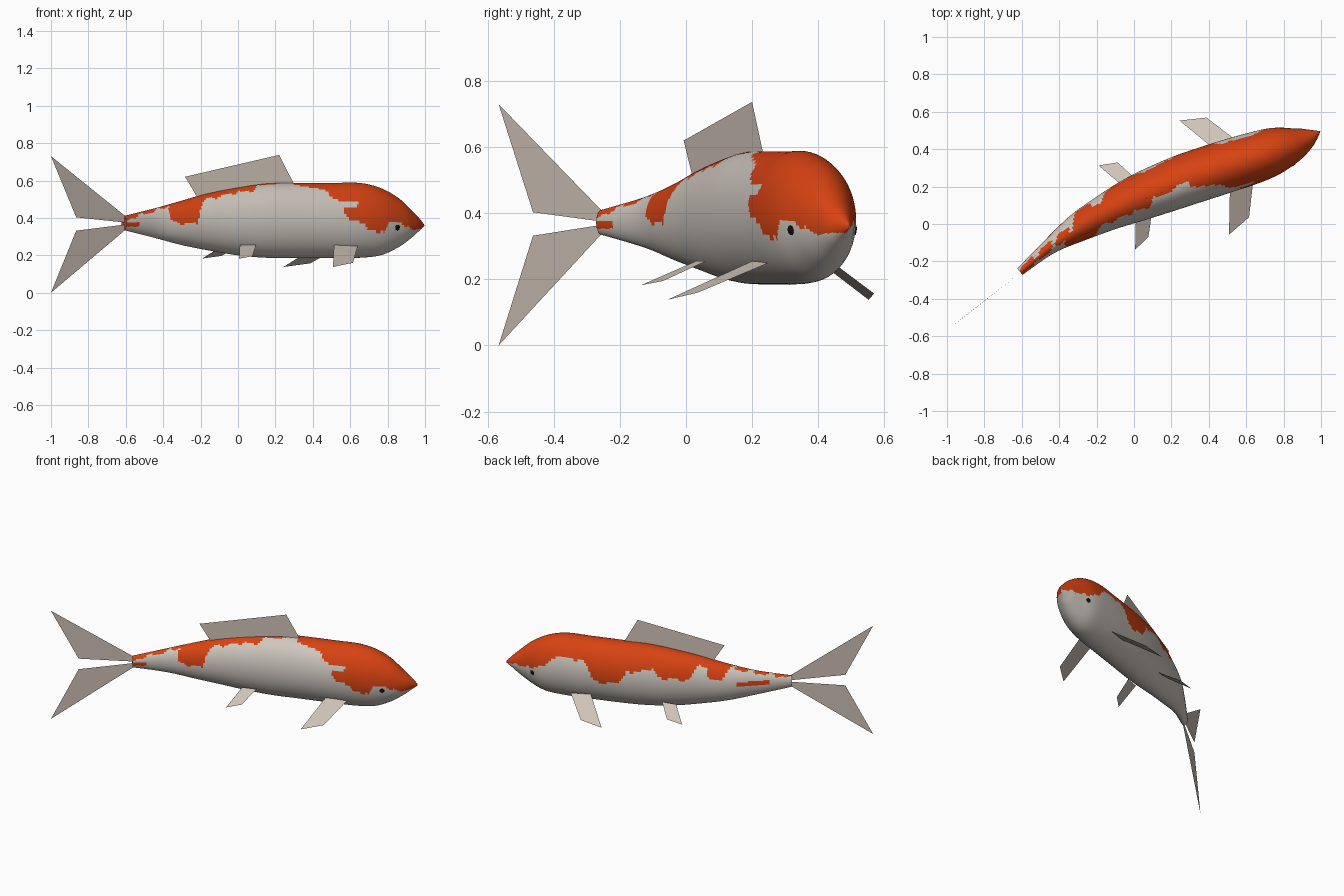
import bpy
import math
from mathutils import Vector

cube = bpy.data.objects.get("Cube")
if cube:
    bpy.data.objects.remove(cube, do_unlink=True)


def make_material(name, color, roughness=0.6):
    mat = bpy.data.materials.new(name)
    mat.use_nodes = True
    mat.diffuse_color = (*color, 1)
    shader = mat.node_tree.nodes["Principled BSDF"]
    shader.inputs["Base Color"].default_value = (*color, 1)
    shader.inputs["Roughness"].default_value = roughness
    return mat


WHITE = make_material("scale white", (0.62, 0.57, 0.52))
ORANGE = make_material("scale orange", (0.68, 0.055, 0.006))
FIN = make_material("fin beige", (0.62, 0.54, 0.47))
BLACK = make_material("eye black", (0.005, 0.005, 0.005))


def make_object(name, verts, faces, materials):
    mesh = bpy.data.meshes.new(name)
    mesh.from_pydata(verts, [], faces)
    for mat in materials:
        mesh.materials.append(mat)
    mesh.update()
    obj = bpy.data.objects.new(name, mesh)
    bpy.context.collection.objects.link(obj)
    return obj


def smooth(obj, degrees):
    bpy.ops.object.select_all(action="DESELECT")
    obj.select_set(True)
    bpy.context.view_layer.objects.active = obj
    bpy.ops.object.shade_smooth_by_angle(angle=math.radians(degrees))


# Body stations from tail to nose: spine x, spine y, half width, top z, bottom z
STATIONS = [
    (-0.61, -0.255, 0.022, 0.41, 0.335),
    (-0.45, -0.12, 0.043, 0.45, 0.295),
    (-0.3, -0.02, 0.077, 0.492, 0.255),
    (-0.15, 0.06, 0.1, 0.535, 0.225),
    (0, 0.13, 0.122, 0.565, 0.2),
    (0.15, 0.19, 0.134, 0.585, 0.187),
    (0.3, 0.245, 0.14, 0.587, 0.185),
    (0.5, 0.31, 0.14, 0.587, 0.185),
    (0.65, 0.357, 0.136, 0.587, 0.187),
    (0.76, 0.395, 0.123, 0.56, 0.2),
    (0.85, 0.425, 0.094, 0.51, 0.24),
    (0.92, 0.455, 0.06, 0.445, 0.29),
    (0.96, 0.475, 0.032, 0.405, 0.325),
    (0.995, 0.495, 0.002, 0.365, 0.355),
]


def station(t):
    """Catmull-Rom blend of the stations; t runs from 0 at the tail."""
    last = len(STATIONS) - 1
    i = max(0, min(int(t), last - 1))
    f = t - i
    a, b, c, d = (STATIONS[max(0, min(k, last))] for k in range(i - 1, i + 3))
    return [q + f / 2 * (r - p + f * (2 * p - 5 * q + 4 * r - s + f * (3 * (q - r) + s - p)))
            for p, q, r, s in zip(a, b, c, d)]


def body_point(t, angle):
    """Point on the skin; angle 0 is the far side, a quarter turn is the back."""
    x, y, half, top, bottom = station(t)
    ahead, behind = station(t + 0.05), station(t - 0.05)
    along = Vector((ahead[0] - behind[0], ahead[1] - behind[1], 0)).normalized()
    side = Vector((-along.y, along.x, 0))
    height = (top + bottom) / 2 + (top - bottom) / 2 * math.sin(angle)
    return Vector((x, y, height)) + side * half * math.cos(angle)


# Lower edge of the orange saddle on each flank: (x, z)
NEAR_EDGE = [(-0.62, 0.37), (-0.57, 0.4), (-0.47, 0.43), (-0.37, 0.465), (-0.365, 0.41),
             (-0.34, 0.37), (-0.215, 0.37), (-0.2, 0.46), (-0.17, 0.5), (0, 0.535),
             (0.09, 0.55), (0.1, 0.575), (0.2, 0.578), (0.22, 0.586), (0.29, 0.586),
             (0.31, 0.575), (0.46, 0.55), (0.52, 0.5), (0.565, 0.48), (0.575, 0.4),
             (0.66, 0.37), (0.74, 0.32), (0.785, 0.33), (0.8, 0.375), (0.87, 0.38),
             (0.93, 0.335), (1, 0.35)]
FAR_EDGE = [(-0.62, 0.4), (-0.45, 0.445), (-0.33, 0.48), (-0.31, 0.42), (-0.23, 0.43),
            (-0.22, 0.5), (-0.17, 0.5), (-0.15, 0.42), (0.01, 0.42), (0.05, 0.48),
            (0.2, 0.44), (0.25, 0.37), (0.35, 0.36), (0.4, 0.37), (0.42, 0.43),
            (0.46, 0.48), (0.62, 0.49), (0.72, 0.41), (0.8, 0.38), (1, 0.36)]


def edge_height(edge, x):
    for (x0, z0), (x1, z1) in zip(edge, edge[1:]):
        if x <= x1:
            return z0 + (z1 - z0) * (x - x0) / (x1 - x0)
    return edge[-1][1]


def is_orange(p, far):
    ripple = 0.006 * math.sin(p.x * 70) + 0.004 * math.sin(p.x * 131 + 1)
    if p.z > 0.55:
        ripple = 0
    if far:
        streak = -0.53 < p.x < -0.38 and 0.375 < p.z < 0.4
        return streak or p.z > edge_height(FAR_EDGE, p.x) + ripple
    notch = 0.5 < p.x < 0.64 and abs(p.z - 0.47) < 0.02
    streak = -0.6 < p.x < -0.53 and abs(p.z - 0.365) < 0.012
    return streak or (p.z > edge_height(NEAR_EDGE, p.x) + ripple and not notch)


# Body: lofted elliptical rings, coloured by flank and height
SIDES, STEPS = 72, 13
RINGS = (len(STATIONS) - 1) * STEPS
verts = [body_point(r / STEPS, math.tau * s / SIDES)
         for r in range(RINGS + 1) for s in range(SIDES)]
faces = [(r * SIDES + s, r * SIDES + (s + 1) % SIDES,
          (r + 1) * SIDES + (s + 1) % SIDES, (r + 1) * SIDES + s)
         for r in range(RINGS) for s in range(SIDES)]
faces = [f[::-1] for f in faces]
faces.append(tuple(range(SIDES)))
faces.append(tuple(range(RINGS * SIDES, (RINGS + 1) * SIDES))[::-1])
body = make_object("body", verts, faces, [WHITE, ORANGE])
for poly in body.data.polygons:
    s = poly.index % SIDES
    far = s < SIDES // 4 or s >= SIDES * 3 // 4
    poly.material_index = int(is_orange(poly.center, far))
body.data.polygons[RINGS * SIDES].material_index = 1

# Consistent outward normals
import bmesh
bm = bmesh.new()
bm.from_mesh(body.data)
bmesh.ops.recalc_face_normals(bm, faces=bm.faces)
bm.to_mesh(body.data)
bm.free()
smooth(body, 50)

# Eyes: flattened beads set in the skin
for name, angle in (("right_eye", math.pi * 1.06), ("left_eye", -math.pi * 0.06)):
    t = 9.65
    centre = body_point(t, angle)
    normal = (body_point(t + 0.1, angle) - body_point(t - 0.1, angle)).cross(
        body_point(t, angle + 0.1) - body_point(t, angle - 0.1))
    bpy.ops.mesh.primitive_uv_sphere_add(segments=16, ring_count=8, radius=0.015, location=centre)
    eye = bpy.context.object
    eye.name = name
    eye.scale.z = 0.25
    eye.rotation_euler = normal.to_track_quat("Z", "Y").to_euler()
    eye.data.materials.append(BLACK)
    smooth(eye, 60)

# Fins: single thin sheets rooted in the body
FINS = {
    "dorsal_fin": [(-0.2, 0.027, 0.48), (-0.283, -0.007, 0.62), (0.22, 0.2, 0.737), (0.31, 0.238, 0.56)],
    "upper_tail_fin": [(-0.6, -0.255, 0.375), (-0.865, -0.463, 0.403), (-1, -0.567, 0.73), (-0.6, -0.255, 0.408)],
    "lower_tail_fin": [(-0.6, -0.255, 0.365), (-0.865, -0.463, 0.332), (-1, -0.567, 0), (-0.6, -0.255, 0.338)],
    "right_pectoral_fin": [(0.513, 0.2, 0.255), (0.64, 0.25, 0.25), (0.615, 0.036, 0.16), (0.508, -0.057, 0.138)],
    "left_pectoral_fin": [(0.43, 0.4, 0.255), (0.55, 0.445, 0.25), (0.387, 0.569, 0.157), (0.243, 0.553, 0.138)],
    "right_pelvic_fin": [(0.01, 0.03, 0.255), (0.096, 0.06, 0.255), (0.077, -0.07, 0.195), (0.006, -0.137, 0.182)],
    "left_pelvic_fin": [(-0.08, 0.22, 0.255), (0.01, 0.24, 0.255), (-0.088, 0.329, 0.197), (-0.19, 0.313, 0.183)],
}
for name, corners in FINS.items():
    make_object(name, corners, [(0, 1, 2, 3)], [FIN])
